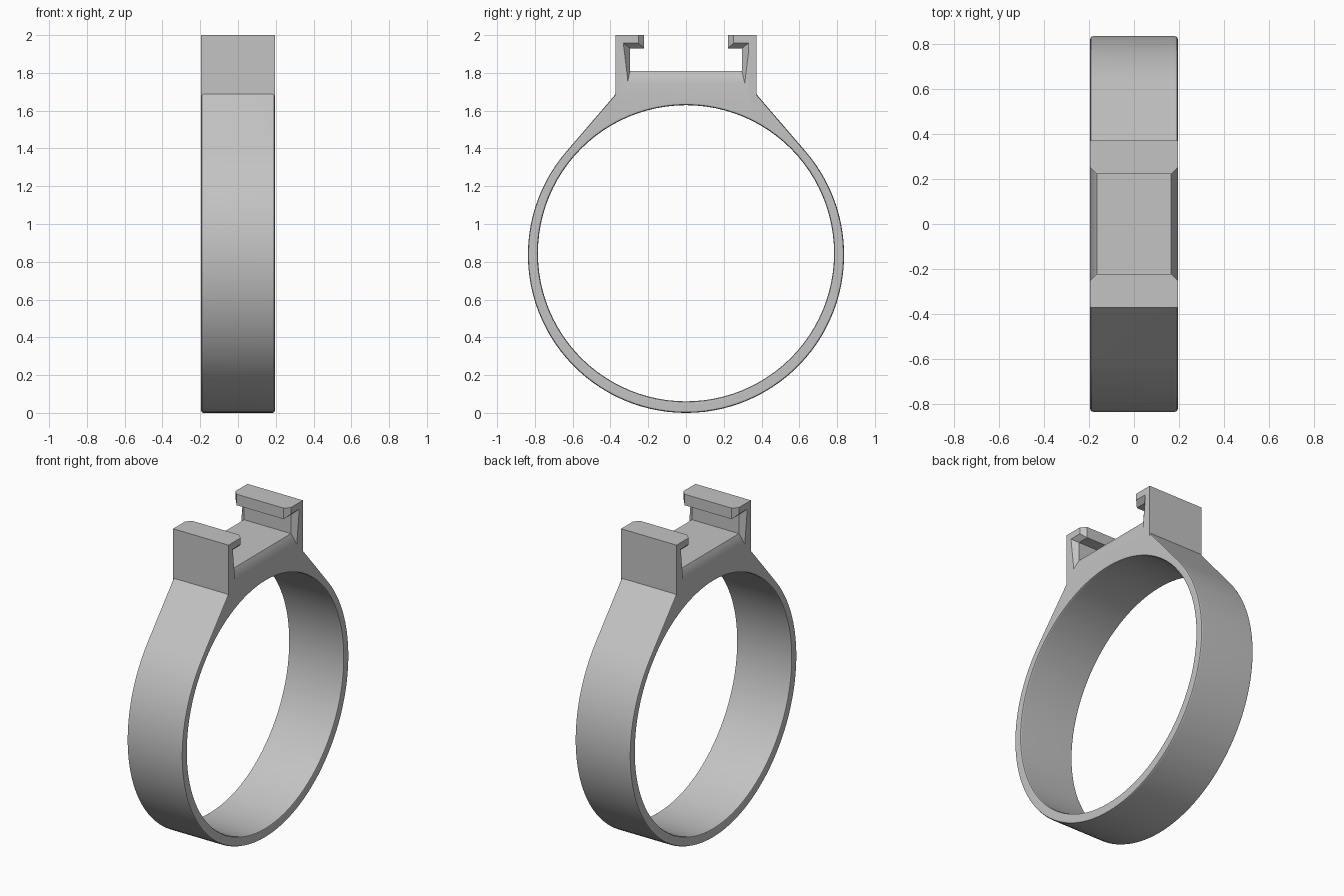
import bpy, bmesh
from math import sin, cos, pi, acos, atan2, hypot

cube = bpy.data.objects.get("Cube")
if cube:
    bpy.data.objects.remove(cube, do_unlink=True)

HALF = 0.195        # half width of the band
ROUND = 0.012       # edge rounding
OUTER_R, OUTER_Z = 0.837, 0.837
INNER_R, INNER_Z = 0.784, 0.845
WALL_Y, SHOULDER_Z = 0.373, 1.687

grey = bpy.data.materials.new("plain grey")
grey.use_nodes = True
colour = (0.55, 0.55, 0.55, 1)
grey.diffuse_color = colour
grey.node_tree.nodes["Principled BSDF"].inputs["Base Color"].default_value = colour


def loft(name, sections):
    """Solid through (x, [(y, z), ...]) sections with equal point counts."""
    bm = bmesh.new()
    loops = [[bm.verts.new((x, y, z)) for y, z in pts] for x, pts in sections]
    n = len(loops[0])
    for a, b in zip(loops, loops[1:]):
        for i in range(n):
            j = (i + 1) % n
            bm.faces.new((a[i], a[j], b[j], b[i]))
    bm.faces.new(loops[0])
    bm.faces.new(loops[-1])
    bmesh.ops.recalc_face_normals(bm, faces=bm.faces)
    mesh = bpy.data.meshes.new(name)
    bm.to_mesh(mesh)
    bm.free()
    mesh.materials.append(grey)
    obj = bpy.data.objects.new(name, mesh)
    bpy.context.collection.objects.link(obj)
    return obj


def rounded_steps():
    """(x, inset) pairs across the width, rounding both rims."""
    half = [(HALF - ROUND + ROUND * sin(t), ROUND * (1 - cos(t)))
            for t in (0, pi / 4, pi / 2)]
    return [(-x, d) for x, d in reversed(half)] + half


def body_outline(inset):
    """Round band with straight shoulders rising to a block on top."""
    rise = SHOULDER_Z - OUTER_Z
    tangent = atan2(WALL_Y, rise) + acos(OUTER_R / hypot(WALL_Y, rise))
    steps, r = 80, OUTER_R - inset
    angles = [tangent + (2 * pi - 2 * tangent) * i / steps for i in range(steps + 1)]
    arc = [(r * sin(a), OUTER_Z + r * cos(a)) for a in angles]
    shoulder = SHOULDER_Z - inset / cos(tangent)
    return arc + [(-WALL_Y, shoulder), (-WALL_Y, 2), (WALL_Y, 2), (WALL_Y, shoulder)]


def circle(r):
    return [(r * sin(2 * pi * i / 96), INNER_Z + r * cos(2 * pi * i / 96))
            for i in range(96)]


def slot_outline(flare):
    """T-shaped slot under two lips; flare runs from 0 inside to 1 at the ends."""
    wall_low, wall_high = 0.296 + 0.015 * flare, 0.296 + 0.036 * flare
    floor, lip_z, lip_y = 1.81 - 0.065 * flare, 1.93 + 0.028 * flare, 0.222 + 0.03 * flare
    side = [(wall_low, floor), (wall_high, lip_z), (lip_y, lip_z), (lip_y, 2.2)]
    return side + [(-y, z) for y, z in reversed(side)]


# Band and clip block
ring = loft("ring_with_clips", [(x, body_outline(d)) for x, d in rounded_steps()])

# Finger opening with rounded rims
rims = [(x, circle(INNER_R + d)) for x, d in rounded_steps()]
wide = circle(INNER_R + ROUND)
opening = loft("opening_cutter", [(-0.3, wide)] + rims + [(0.3, wide)])

# Clip slot, flared at both ends
slot = loft("slot_cutter", [(x, slot_outline(f)) for x, f in
                            ((-0.21, 1.5), (-0.165, 0), (0.165, 0), (0.21, 1.5))])

bpy.context.view_layer.objects.active = ring
for cutter in (opening, slot):
    cutter.hide_render = True
    mod = ring.modifiers.new("cut", 'BOOLEAN')
    mod.operation = 'DIFFERENCE'
    mod.solver = 'EXACT'
    mod.object = cutter
    bpy.ops.object.modifier_apply(modifier=mod.name)
    bpy.data.objects.remove(cutter, do_unlink=True)

# Smooth curves with crisp clip edges
bpy.ops.object.select_all(action='DESELECT')
ring.select_set(True)
bpy.ops.object.shade_smooth_by_angle(angle=pi / 6)
weighted = ring.modifiers.new("even_shading", 'WEIGHTED_NORMAL')
weighted.keep_sharp = True
